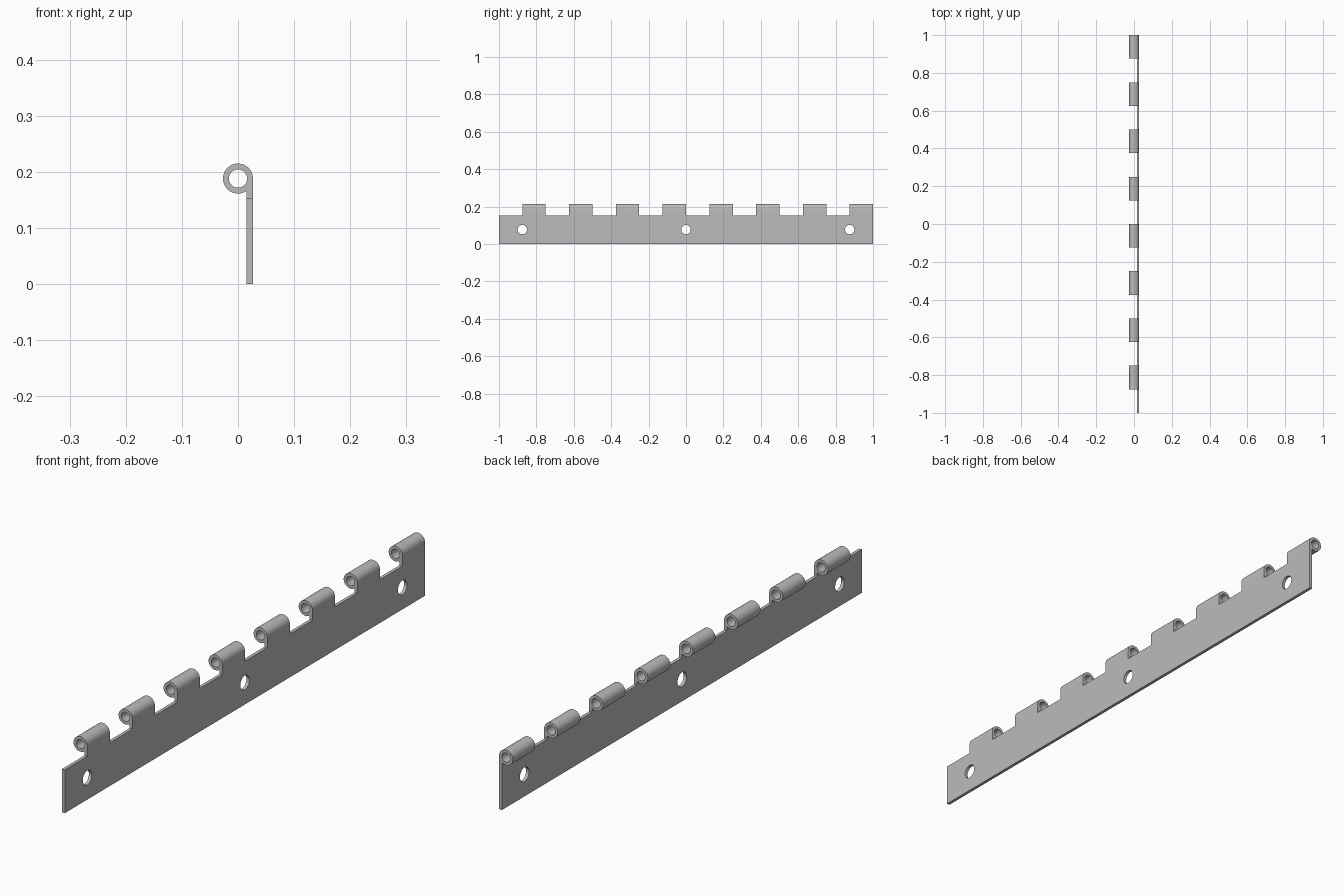
import bpy, bmesh, math
from mathutils import Vector

if "Cube" in bpy.data.objects:
    bpy.data.objects.remove(bpy.data.objects["Cube"])

X_IN, X_OUT = 0.0153, 0.0267      # leaf thickness
LEAF_TOP = 0.152
PIN_Z, R_OUT, R_IN = 0.188, 0.0267, 0.0162
HOLE_Z, HOLE_R = 0.077, 0.025
KNUCKLES = [(-0.875 + 0.25 * i, -0.75 + 0.25 * i) for i in range(8)]

steel = bpy.data.materials.new("grey steel")
steel.use_nodes = True
steel.diffuse_color = (0.5, 0.5, 0.5, 1)
bsdf = steel.node_tree.nodes["Principled BSDF"]
bsdf.inputs["Base Color"].default_value = (0.5, 0.5, 0.5, 1)


def circle(cu, cv, r, n=48):
    return [(cu + r * math.cos(2 * math.pi * i / n),
             cv + r * math.sin(2 * math.pi * i / n)) for i in range(n)]


def extruded_profile(bm, loops, place, offset):
    """Fill closed 2D loops (outline, then holes) and extrude them by offset."""
    edges = []
    for loop in loops:
        vs = [bm.verts.new(place(u, v)) for u, v in loop]
        edges += [bm.edges.new((vs[i - 1], vs[i])) for i in range(len(vs))]
    fill = bmesh.ops.triangle_fill(bm, use_beauty=True, edges=edges)
    faces = [f for f in fill["geom"] if isinstance(f, bmesh.types.BMFace)]
    ext = bmesh.ops.extrude_face_region(bm, geom=faces, use_keep_orig=True)
    moved = [v for v in ext["geom"] if isinstance(v, bmesh.types.BMVert)]
    bmesh.ops.translate(bm, verts=moved, vec=Vector(offset))


bm = bmesh.new()

# Flat leaf with three screw holes
outline = [(-1, 0), (1, 0)]
for y0, y1 in reversed(KNUCKLES):
    outline += [(y1, LEAF_TOP), (y0, LEAF_TOP)]
outline.append((-1, LEAF_TOP))
if KNUCKLES[-1][1] < 1:
    outline.insert(2, (1, LEAF_TOP))
holes = [circle(y, HOLE_Z, HOLE_R, 32) for y in (-0.875, 0, 0.875)]
extruded_profile(bm, [outline] + holes,
                 lambda u, v: (X_IN, u, v), (X_OUT - X_IN, 0, 0))

# Rolled knuckles, each with a tab running down to the leaf
end = 2 * math.pi - math.acos(X_IN / R_OUT)
STEPS = 40
roll = [(X_IN, LEAF_TOP), (X_OUT, LEAF_TOP)]
roll += [(R_OUT * math.cos(end * i / STEPS), PIN_Z + R_OUT * math.sin(end * i / STEPS))
         for i in range(STEPS + 1)]
for y0, y1 in KNUCKLES:
    extruded_profile(bm, [roll, circle(0, PIN_Z, R_IN)],
                     lambda u, v: (u, y0, v), (0, y1 - y0, 0))

# Open the seam under each knuckle and weld it to the leaf
seam = [f for f in bm.faces
        if all(abs(v.co.z - LEAF_TOP) < 1e-5 for v in f.verts)
        and any(a < f.calc_center_median().y < b for a, b in KNUCKLES)]
bmesh.ops.delete(bm, geom=seam, context="FACES")
bmesh.ops.remove_doubles(bm, verts=bm.verts[:], dist=1e-5)
bmesh.ops.recalc_face_normals(bm, faces=bm.faces[:])

mesh = bpy.data.meshes.new("hinge_leaf")
bm.to_mesh(mesh)
bm.free()
mesh.materials.append(steel)
leaf = bpy.data.objects.new("hinge_leaf", mesh)
bpy.context.collection.objects.link(leaf)
bpy.ops.object.select_all(action="DESELECT")
leaf.select_set(True)
bpy.context.view_layer.objects.active = leaf
bpy.ops.object.shade_smooth_by_angle(angle=math.radians(30))
